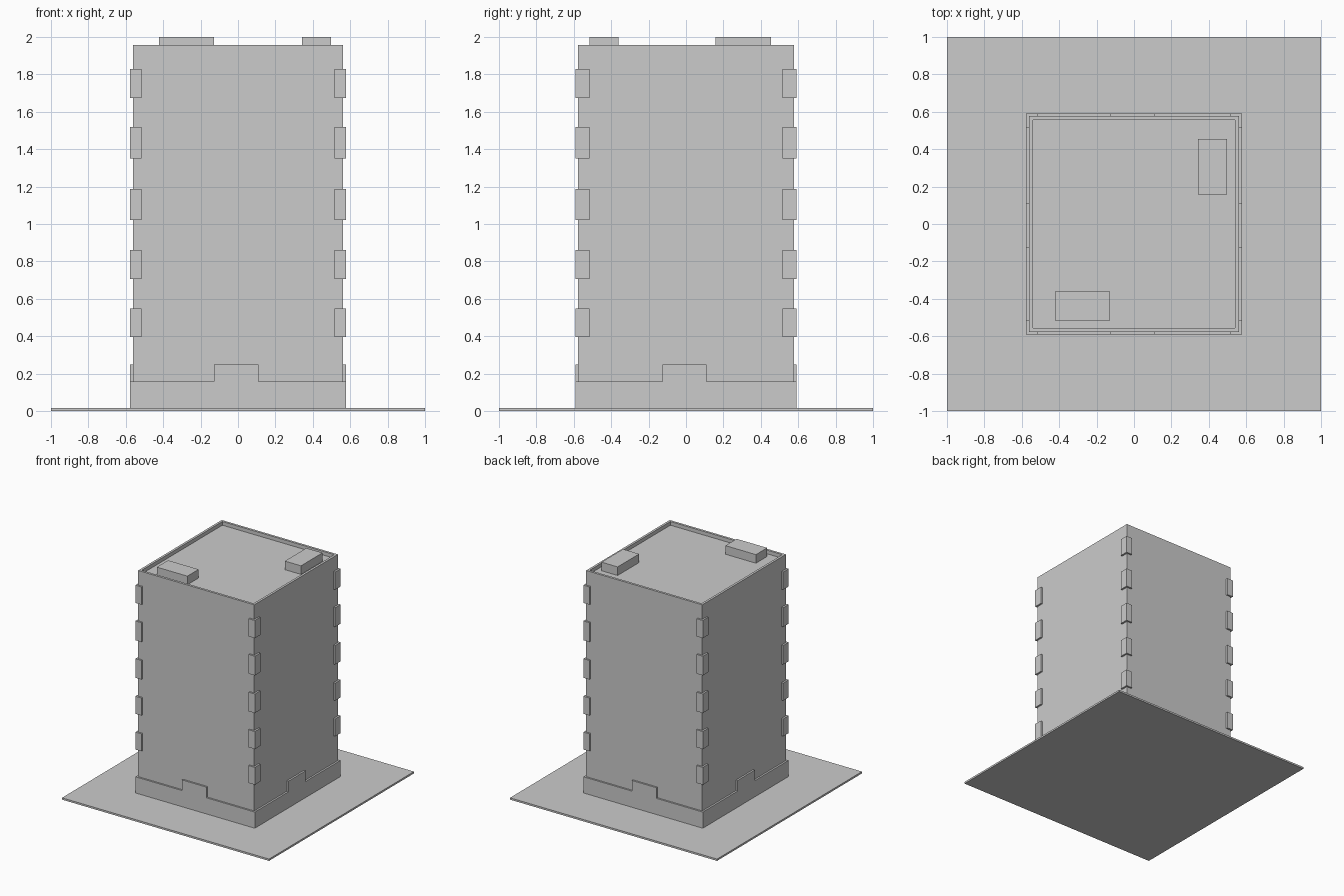
import bpy, bmesh

if "Cube" in bpy.data.objects:
    bpy.data.objects.remove(bpy.data.objects["Cube"])

PLATE = 0.016            # ground plate thickness
BX, BY = 0.561, 0.577    # body half sizes
OX, OY = 0.577, 0.592    # outer half sizes of trim
TOP, ROOF, RIM = 1.957, 1.925, 0.029


def finish(name, bm):
    bmesh.ops.recalc_face_normals(bm, faces=bm.faces)
    me = bpy.data.meshes.new(name)
    bm.to_mesh(me)
    bm.free()
    ob = bpy.data.objects.new(name, me)
    bpy.context.collection.objects.link(ob)
    return ob


def add_prism(bm, pts, direction):
    """Extrude a planar polygon along a vector."""
    face = bm.faces.new([bm.verts.new(p) for p in pts])
    ext = bmesh.ops.extrude_face_region(bm, geom=[face], use_keep_orig=True)
    verts = [g for g in ext["geom"] if isinstance(g, bmesh.types.BMVert)]
    bmesh.ops.translate(bm, verts=verts, vec=direction)


def box(name, x0, x1, y0, y1, z0, z1):
    bm = bmesh.new()
    add_prism(bm, [(x0, y0, z0), (x1, y0, z0), (x1, y1, z0), (x0, y1, z0)],
              (0, 0, z1 - z0))
    return finish(name, bm)


# Ground plate
box("ground_plate", -1, 1, -1, 1, 0, PLATE)

# Tower body with recessed roof inside a parapet
bm = bmesh.new()
add_prism(bm, [(-BX, -BY, PLATE), (BX, -BY, PLATE), (BX, BY, PLATE), (-BX, BY, PLATE)],
          (0, 0, TOP - PLATE))
bm.normal_update()
roof = max(bm.faces, key=lambda f: f.calc_center_median().z)
bmesh.ops.recalc_face_normals(bm, faces=bm.faces)
bmesh.ops.inset_region(bm, faces=[roof], thickness=RIM)
well = bmesh.ops.extrude_face_region(bm, geom=[roof])
bmesh.ops.translate(bm, vec=(0, 0, ROOF - TOP),
                    verts=[g for g in well["geom"] if isinstance(g, bmesh.types.BMVert)])
if roof.is_valid:
    bmesh.ops.delete(bm, geom=[roof], context='FACES_ONLY')
finish("tower_body", bm)


# Plinth panels with a raised central tab on each side
def tab_profile(half, t0, t1, low=0.157, high=0.25):
    return [(-half, PLATE), (half, PLATE), (half, low), (t1, low),
            (t1, high), (t0, high), (t0, low), (-half, low)]


for side, s in (("front", -1), ("back", 1)):
    bm = bmesh.new()
    add_prism(bm, [(u, s * BY, z) for u, z in tab_profile(OX, -0.128, 0.109)],
              (0, s * (OY - BY), 0))
    finish(side + "_plinth", bm)
for side, s in (("left", -1), ("right", 1)):
    bm = bmesh.new()
    add_prism(bm, [(s * BX, u, z) for u, z in tab_profile(BY, -0.126, 0.110)],
              (s * (OX - BX), 0, 0))
    finish(side + "_plinth", bm)

# L-shaped corner blocks wrapping each edge of the tower
LEVELS = [(0.395, 0.547), (0.707, 0.86), (1.022, 1.188), (1.35, 1.518), (1.675, 1.83)]
IX, IY = 0.517, 0.517
for i, (z0, z1) in enumerate(LEVELS, 1):
    bm = bmesh.new()
    for sx in (-1, 1):
        for sy in (-1, 1):
            ell = [(IX, OY), (OX, OY), (OX, IY), (BX, IY), (BX, BY), (IX, BY)]
            add_prism(bm, [(sx * x, sy * y, z0) for x, y in ell], (0, 0, z1 - z0))
    finish(f"corner_blocks_{i}", bm)

# Rooftop units
box("roof_unit_front", -0.423, -0.128, -0.516, -0.361, ROOF, 2.0)
box("roof_unit_right", 0.342, 0.498, 0.158, 0.455, ROOF, 2.0)
